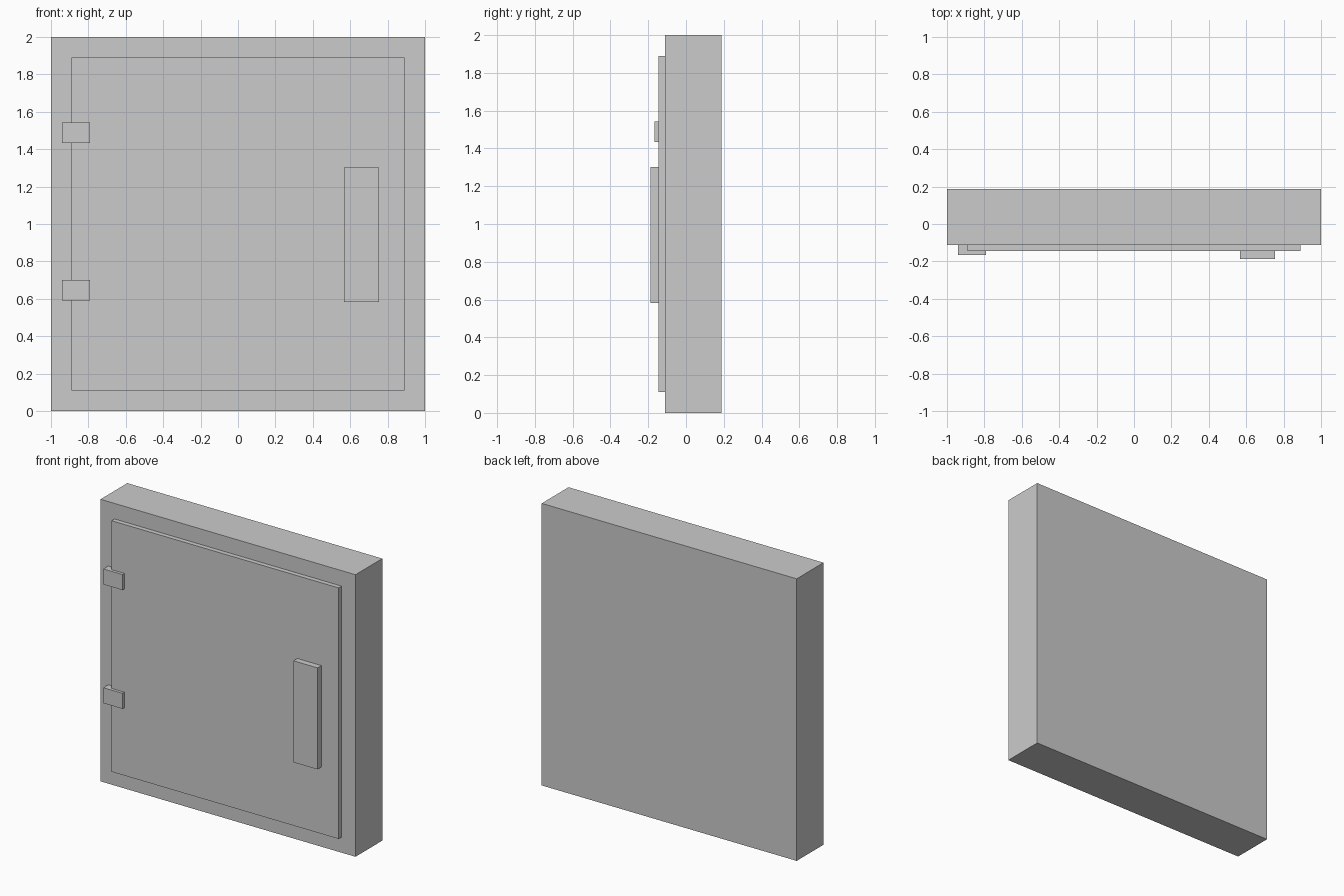
import bpy

if "Cube" in bpy.data.objects:
    bpy.data.objects.remove(bpy.data.objects["Cube"])


def box(name, x, y, z):
    """Add a box spanning the given (min, max) ranges."""
    spans = (x, y, z)
    centre = [(a + b) / 2 for a, b in spans]
    bpy.ops.mesh.primitive_cube_add(size=1, location=centre)
    obj = bpy.context.object
    obj.name = name
    obj.scale = [b - a for a, b in spans]
    bpy.ops.object.transform_apply(location=False, rotation=False, scale=True)
    return obj


FRONT = -0.112       # front face of the cabinet body
DOOR_FRONT = -0.145  # front face of the door

# Cabinet body
box("cabinet_body", (-1, 1), (FRONT, 0.188), (0, 2))

# Raised door panel
box("door", (-0.89, 0.89), (DOOR_FRONT, FRONT), (0.11, 1.89))

# Hinges bridging the door edge and the body
for label, z in (("lower", 0.646), ("upper", 1.488)):
    box(f"{label}_hinge", (-0.94, -0.79), (-0.166, FRONT), (z - 0.055, z + 0.055))

# Handle plate
box("handle", (0.567, 0.755), (-0.188, DOOR_FRONT), (0.583, 1.303))
